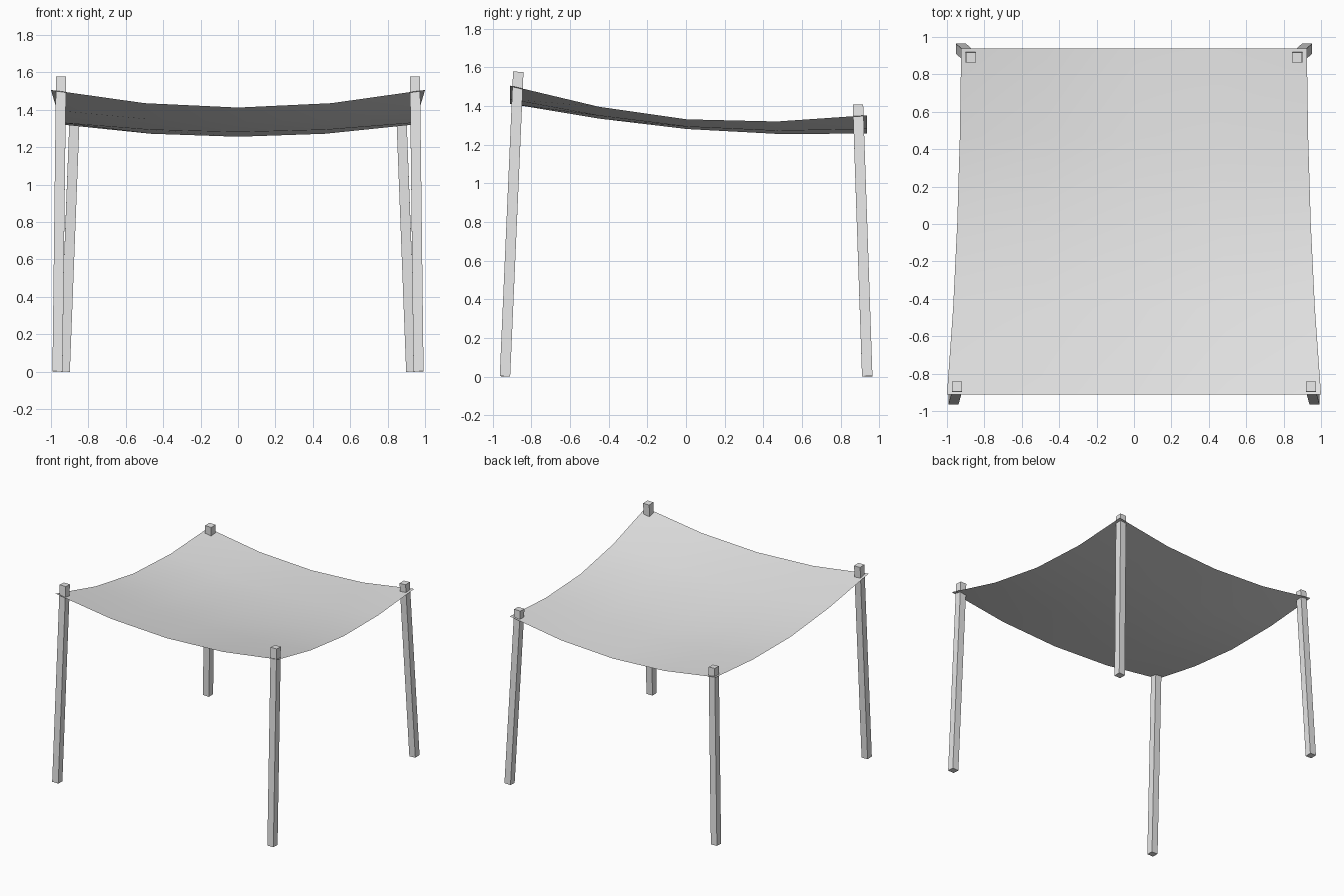
import bpy, bmesh
from mathutils import Vector

cube = bpy.data.objects.get("Cube")
if cube:
    bpy.data.objects.remove(cube, do_unlink=True)

grey = bpy.data.materials.new("light grey")
grey.use_nodes = True
colour = (0.8, 0.8, 0.8, 1)
grey.diffuse_color = colour
grey.node_tree.nodes["Principled BSDF"].inputs["Base Color"].default_value = colour


def add_object(name, bm):
    mesh = bpy.data.meshes.new(name)
    bm.to_mesh(mesh)
    bm.free()
    mesh.materials.append(grey)
    obj = bpy.data.objects.new(name, mesh)
    bpy.context.collection.objects.link(obj)
    return obj


def post(name, foot, top, size=0.054):
    """Square post leaning from foot to top."""
    foot, top = Vector(foot), Vector(top)
    axis = top - foot
    bm = bmesh.new()
    bmesh.ops.create_cube(bm, size=1)
    bmesh.ops.scale(bm, vec=(size, size, axis.length), verts=bm.verts)
    turn = Vector((0, 0, 1)).rotation_difference(axis).to_matrix()
    bmesh.ops.rotate(bm, matrix=turn, verts=bm.verts)
    bmesh.ops.translate(bm, vec=(foot + top) / 2, verts=bm.verts)
    add_object(name, bm)


# Four leaning posts, taller at the front
for side, s in (("left", 1), ("right", -1)):
    post(f"front_{side}_post", (s * 0.965, -0.937, 0.001), (s * 0.946, -0.868, 1.577))
    post(f"back_{side}_post", (s * 0.926, 0.938, 0.001), (s * 0.872, 0.89, 1.407))

# Sagging cloth canopy: rows of (y, half width, middle height, edge height)
rows = [
    (-0.912, 1.0, 1.412, 1.506),
    (-0.45, 0.967, 1.335, 1.396),
    (0.005, 0.945, 1.281, 1.331),
    (0.47, 0.931, 1.256, 1.32),
    (0.938, 0.924, 1.257, 1.352),
]
bm = bmesh.new()
grid = [[bm.verts.new((u * half, y, mid + (edge - mid) * u * u))
         for u in (-1, -0.5, 0, 0.5, 1)]
        for y, half, mid, edge in rows]
for near, far in zip(grid, grid[1:]):
    for i in range(4):
        face = bm.faces.new((near[i], near[i + 1], far[i + 1], far[i]))
        face.smooth = True
add_object("canopy_cloth", bm)
